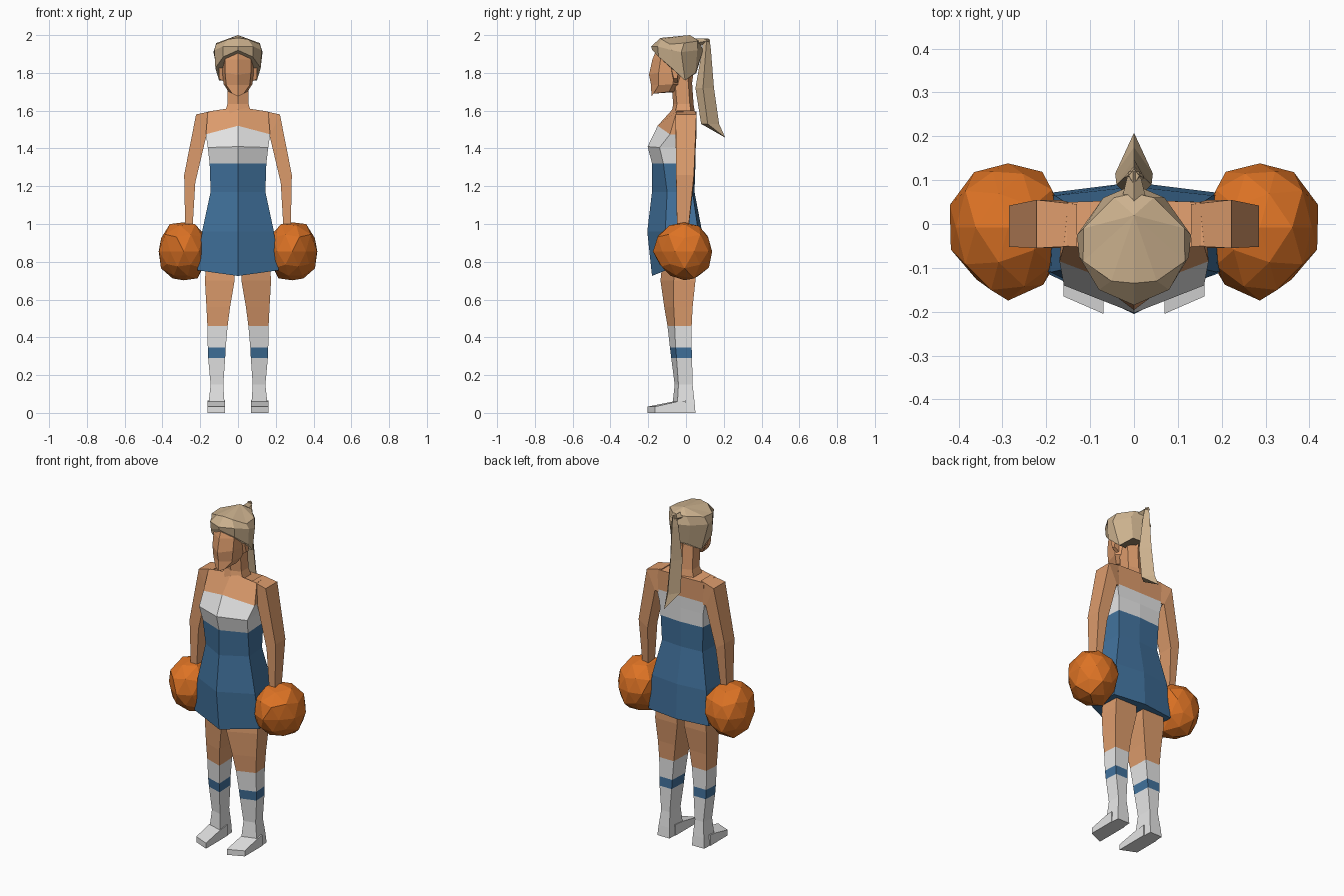
import bpy, bmesh, random
from mathutils import Vector


def material(name, r, g, b):
    m = bpy.data.materials.new(name)
    m.diffuse_color = (r, g, b, 1)
    return m


SKIN = material("skin", 0.72, 0.33, 0.15)
HAIR = material("blonde hair", 0.60, 0.44, 0.27)
WHITE = material("white", 0.78, 0.78, 0.78)
BLUE = material("blue", 0.052, 0.165, 0.33)
ORANGE = material("orange", 0.72, 0.17, 0.018)


def finish(name, bm, mats):
    bmesh.ops.recalc_face_normals(bm, faces=bm.faces[:])
    me = bpy.data.meshes.new(name)
    bm.to_mesh(me)
    bm.free()
    for m in mats:
        me.materials.append(m)
    ob = bpy.data.objects.new(name, me)
    bpy.context.collection.objects.link(ob)
    return ob


def loft(name, rings, mats, bands=None, tip=None):
    """Skin closed rings in order; bands gives the material slot of each band."""
    bm = bmesh.new()
    vs = [[bm.verts.new(p) for p in ring] for ring in rings]
    n = len(rings[0])
    for k, (a, b) in enumerate(zip(vs, vs[1:])):
        for i in range(n):
            j = (i + 1) % n
            f = bm.faces.new((a[i], a[j], b[j], b[i]))
            f.material_index = bands[k] if bands else 0
    first = bm.faces.new(vs[0])
    first.material_index = bands[0] if bands else 0
    if tip:
        t = bm.verts.new(tip)
        faces = [bm.faces.new((vs[-1][i], vs[-1][(i + 1) % n], t)) for i in range(n)]
    else:
        faces = [bm.faces.new(vs[-1])]
    for f in faces:
        f.material_index = bands[-1] if bands else 0
    return finish(name, bm, mats)


def sym(half):
    """Close a half ring (front centre to back centre) by mirroring in x."""
    return half + [(-x, y, z) for x, y, z in reversed(half[1:-1])]


# Torso with dress: centre z, side z, front width, y front centre, y front side,
# back width, y back side, y back centre
torso = [
    (0.725, 0.755, 0.215, -0.180, -0.105, 0.200, 0.070, 0.095),
    (0.96, 0.96, 0.190, -0.205, -0.110, 0.180, 0.065, 0.085),
    (1.17, 1.17, 0.145, -0.180, -0.100, 0.135, 0.035, 0.045),
    (1.32, 1.32, 0.150, -0.180, -0.120, 0.140, 0.040, 0.050),
    (1.41, 1.405, 0.160, -0.203, -0.140, 0.145, 0.045, 0.050),
    (1.52, 1.475, 0.170, -0.150, -0.085, 0.160, 0.050, 0.050),
    (1.62, 1.595, 0.160, -0.060, -0.050, 0.150, 0.050, 0.055),
]
loft("torso_and_dress",
     [sym([(0, yc, zc), (wf, ys, zs), (wb, yb, zs), (0, ybc, zs)])
      for zc, zs, wf, yc, ys, wb, yb, ybc in torso],
     [BLUE, WHITE, SKIN], [0, 0, 0, 1, 1, 2])

# Neck
loft("neck", [sym([(0, f, z), (w, f + 0.02, z), (w, b - 0.02, z), (0, b, z)])
              for z, w, f, b in [(1.57, 0.075, -0.08, 0.05), (1.635, 0.056, -0.068, 0.04),
                                 (1.78, 0.055, -0.08, 0.03)]], [SKIN])

# Head
loft("head", [
    sym([(0, -0.183, 1.675), (0.03, -0.172, 1.69), (0.05, -0.09, 1.70), (0, -0.04, 1.70)]),
    sym([(0, -0.185, 1.735), (0.062, -0.145, 1.735), (0.076, -0.07, 1.74), (0, 0.03, 1.73)]),
    sym([(0, -0.196, 1.79), (0.068, -0.145, 1.80), (0.085, -0.06, 1.80), (0, 0.04, 1.80)]),
    sym([(0, -0.178, 1.87), (0.068, -0.135, 1.87), (0.09, -0.05, 1.87), (0, 0.05, 1.87)]),
    sym([(0, -0.15, 1.94), (0.05, -0.12, 1.94), (0.08, -0.05, 1.93), (0, 0.04, 1.94)]),
], [SKIN])

# Hair cap
loft("hair", [
    sym([(0, -0.178, 1.92), (0.078, -0.145, 1.885), (0.12, -0.075, 1.825),
         (0.10, -0.005, 1.76), (0.05, 0.05, 1.80), (0, 0.055, 1.80)]),
    sym([(0, -0.185, 1.94), (0.08, -0.15, 1.94), (0.125, -0.075, 1.92),
         (0.13, -0.025, 1.91), (0.07, 0.06, 1.92), (0, 0.09, 1.92)]),
    sym([(0, -0.135, 1.985), (0.052, -0.13, 1.978), (0.116, -0.085, 1.952),
         (0.115, -0.01, 1.958), (0.045, 0.06, 1.968), (0, 0.07, 1.97)]),
], [HAIR], tip=(0, 0.02, 2.0))

# Ponytail: z, width, y front, y side, y back
loft("ponytail", [sym([(0, f, z), (w, m, z), (0, b, z)])
                  for z, w, f, m, b in [(1.98, 0.012, 0.09, 0.11, 0.125),
                                        (1.92, 0.024, 0.085, 0.105, 0.132),
                                        (1.72, 0.04, 0.05, 0.09, 0.148),
                                        (1.53, 0.043, 0.08, 0.115, 0.175)]],
     [HAIR], tip=(0, 0.208, 1.457))
loft("ponytail_root", [sym([(0, y, z - h), (w, y, z), (0, y, z + h)])
                       for y, z, w, h in [(0.03, 1.955, 0.035, 0.025),
                                          (0.12, 1.97, 0.012, 0.013)]], [HAIR])

# Paired parts
for side, s in (("left", 1), ("right", -1)):
    # Leg and sock: z, inner x, outer x, y outer front, y inner front, y back
    rows = [(0.85, 0.02, 0.165, -0.06, -0.12, 0.05),
            (0.70, 0.018, 0.175, -0.065, -0.135, 0.05),
            (0.56, 0.042, 0.167, -0.065, -0.115, 0.035),
            (0.46, 0.055, 0.162, -0.06, -0.098, 0.03),
            (0.345, 0.065, 0.16, -0.055, -0.085, 0.03),
            (0.29, 0.068, 0.158, -0.05, -0.078, 0.032),
            (0.15, 0.078, 0.145, -0.04, -0.06, 0.035),
            (0.06, 0.072, 0.155, -0.045, -0.07, 0.045),
            (0.0, 0.07, 0.16, -0.05, -0.075, 0.05)]
    loft(side + "_leg",
         [[(s * xo, yo, z), (s * xi, yi, z), (s * (xi + 0.005), yb, z), (s * (xo - 0.005), yb, z)]
          for z, xi, xo, yo, yi, yb in rows],
         [SKIN, WHITE, BLUE], [0, 0, 0, 1, 2, 1, 1, 1])

    # Shoe front: y outer, y inner, top z
    loft(side + "_shoe",
         [[(s * 0.161, yo, 0), (s * 0.069, yi, 0), (s * 0.069, yi, z), (s * 0.161, yo, z)]
          for yo, yi, z in [(0.0, 0.0, 0.065), (-0.045, -0.07, 0.06), (-0.165, -0.205, 0.033)]],
         [WHITE])

    # Arm: outer x and z, inner x and z, y front, y back
    arm = [(0.13, 1.60, 0.13, 1.46, -0.05, 0.045),
           (0.222, 1.58, 0.168, 1.465, -0.055, 0.055),
           (0.285, 1.26, 0.226, 1.22, -0.052, 0.042),
           (0.28, 1.00, 0.24, 0.99, -0.048, 0.015),
           (0.285, 0.88, 0.235, 0.88, -0.045, 0.01)]
    loft(side + "_arm",
         [[(s * xo, f, zo), (s * xo, b, zo), (s * xi, b, zi), (s * xi, f, zi)]
          for xo, zo, xi, zi, f, b in arm], [SKIN])

    # Ear
    loft(side + "_ear",
         [[(s * x, -0.08, 1.83), (s * x, -0.04, 1.83), (s * x, -0.045, z), (s * x, -0.065, z)]
          for x, z in [(0.07, 1.75), (0.10, 1.77)]], [SKIN])

    # Pompom: roughened icosphere, same on both sides by fixed seed
    random.seed(4)
    bm = bmesh.new()
    bmesh.ops.create_icosphere(bm, subdivisions=2, radius=1)
    for v in bm.verts:
        p = v.co * random.uniform(0.90, 1.06)
        v.co = Vector((s * (0.287 + 0.135 * p.x), -0.008 + 0.16 * p.y, 0.855 + 0.163 * p.z))
    finish(side + "_pompom", bm, [ORANGE])
